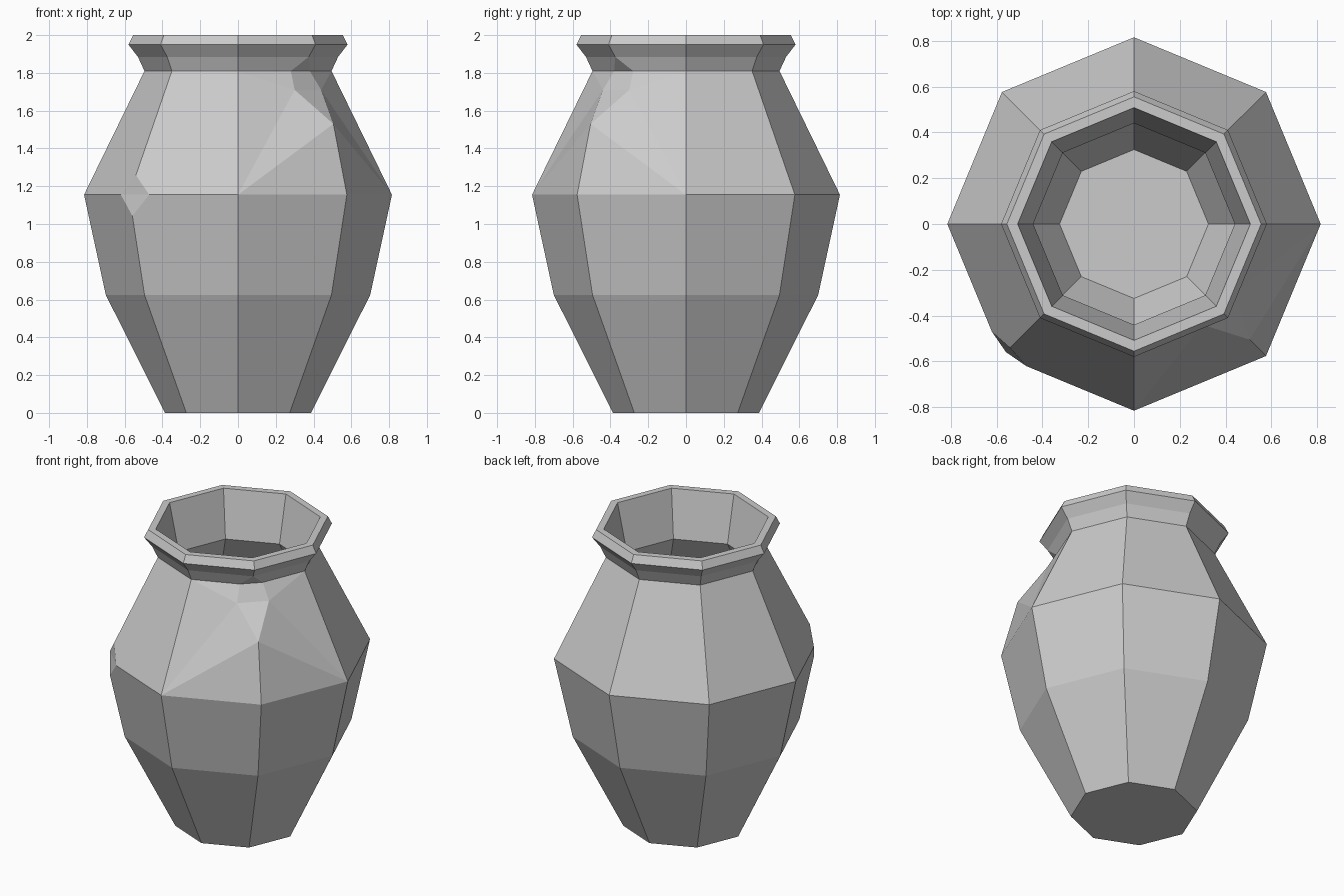
import bpy, bmesh
from math import cos, sin, pi
from mathutils import Vector

cube = bpy.data.objects.get("Cube")
if cube:
    bpy.data.objects.remove(cube)

SIDES = 8
# (radius, height) from the foot up the outside, over the lip and down the inside
PROFILE = [(.387, 0), (.70, .625), (.815, 1.155), (.495, 1.81), (.53, 1.885),
           (.58, 1.95), (.555, 2), (.508, 2), (.44, 1.69), (.76, 1.13),
           (.645, .65), (.325, .05)]
BELLY, NECK, CHIP, BUMP = 2, 3, 5, 7   # ring and corner indices

bm = bmesh.new()
rings = [[bm.verts.new((r * cos(2 * pi * k / SIDES), r * sin(2 * pi * k / SIDES), z))
          for k in range(SIDES)] for r, z in PROFILE]

# Lathed walls, left open around the uneven corner
for i in range(len(rings) - 1):
    for k in range(SIDES):
        if i in (BELLY, NECK) and k in (BUMP - 1, BUMP):
            continue
        n = (k + 1) % SIDES
        bm.faces.new((rings[i][k], rings[i][n], rings[i + 1][n], rings[i + 1][k]))

# Foot and inner floor
bm.faces.new(rings[0])
bm.faces.new(rings[-1])

# Uneven corner: a bulge on the shoulder below a flattened neck, mirrored on the diagonal
peak = bm.verts.new((.505, -.505, 1.53))
corner, lip = rings[BELLY][BUMP], rings[NECK + 1][BUMP]
low = Vector((.30, -.44, 1.71))
high = Vector((.28, -.38, 1.81))
pairs = []
for side, k in ((0, BUMP - 1), (1, 0)):
    q, t = [bm.verts.new((-p.y, -p.x, p.z) if side else p) for p in (low, high)]
    belly, neck, collar = (rings[i][k] for i in (BELLY, NECK, NECK + 1))
    for f in ((belly, q, neck), (q, t, neck), (belly, peak, q),
              (belly, corner, peak), (neck, t, lip, collar)):
        bm.faces.new(f)
    pairs.append((q, t))
(q1, t1), (q2, t2) = pairs
for f in ((t1, t2, lip), (q1, q2, t2, t1), (q1, peak, q2)):
    bm.faces.new(f)
bm.verts.remove(rings[NECK][BUMP])

# Chipped corner on the belly, split across its width
chip = bmesh.ops.bevel(bm, geom=[rings[BELLY][CHIP]], offset=.115, segments=1,
                       affect='VERTICES')
face = next(f for f in chip["faces"] if len(f.verts) == 4
            and all((v.co - Vector((-.576, -.576, 1.155))).length < .2 for v in f.verts))
ends = [v for v in face.verts if abs(v.co.z - 1.155) < .02]
if len(ends) == 2:
    bmesh.ops.connect_verts(bm, verts=ends)

bmesh.ops.recalc_face_normals(bm, faces=bm.faces[:])
mesh = bpy.data.meshes.new("clay_pot")
bm.to_mesh(mesh)
bm.free()
pot = bpy.data.objects.new("clay_pot", mesh)
bpy.context.collection.objects.link(pot)

# Plain grey clay
mat = bpy.data.materials.new("grey_clay")
mat.use_nodes = True
color = (.6, .6, .6, 1)
mat.diffuse_color = color
mat.node_tree.nodes["Principled BSDF"].inputs["Base Color"].default_value = color
mesh.materials.append(mat)
